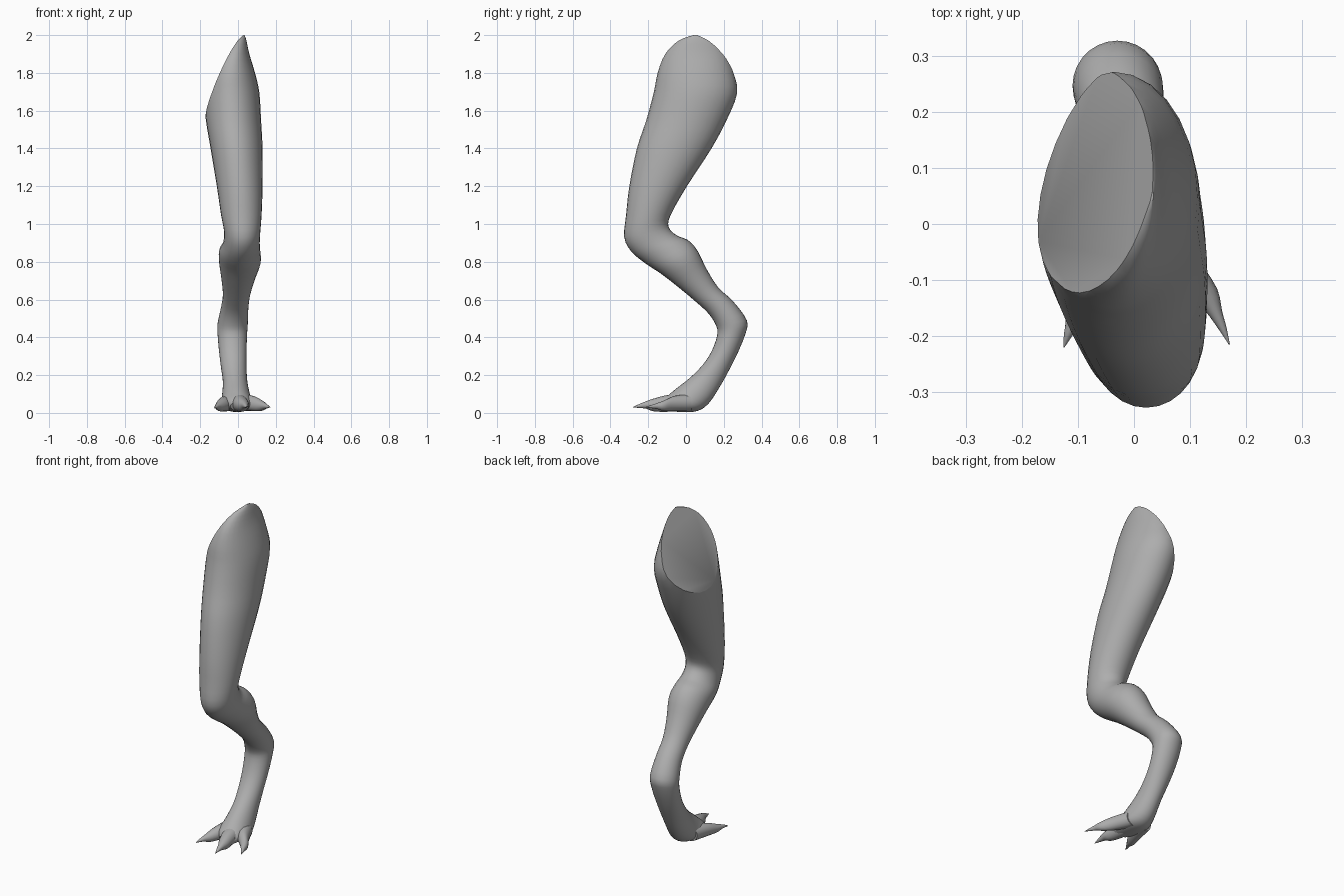
import bpy, bmesh, math
from mathutils import Vector

if "Cube" in bpy.data.objects:
    bpy.data.objects.remove(bpy.data.objects["Cube"])

skin = bpy.data.materials.new("grey skin")
skin.diffuse_color = (0.42, 0.42, 0.42, 1)
skin.use_nodes = True
skin.node_tree.nodes["Principled BSDF"].inputs["Base Color"].default_value = skin.diffuse_color


def smooth_rows(rows, steps):
    """Catmull-Rom interpolation between cross-section rows."""
    out = []
    for i in range(len(rows) - 1):
        p = [rows[max(i - 1, 0)], rows[i], rows[i + 1], rows[min(i + 2, len(rows) - 1)]]
        for s in range(steps):
            t = s / steps
            out.append([0.5 * (2 * b + (c - a) * t + (2 * a - 5 * b + 4 * c - d) * t * t
                               + (3 * b - a - 3 * c + d) * t ** 3) for a, b, c, d in zip(*p)])
    return out + [list(rows[-1])]


def loft(name, rows, sides=28, steps=3, cut=None):
    """Skin oval rings given as (front y, z, back y, z, min x, max x)."""
    bm = bmesh.new()
    rings = []
    for fy, fz, by, bz, x0, x1 in smooth_rows(rows, steps):
        ring = []
        for k in range(sides):
            a = 2 * math.pi * k / sides
            c, s = math.cos(a), math.sin(a)
            ring.append(bm.verts.new(((x0 + x1) / 2 + (x1 - x0) / 2 * s,
                                      (fy + by) / 2 + (fy - by) / 2 * c,
                                      (fz + bz) / 2 + (fz - bz) / 2 * c)))
        rings.append(ring)
    for r, q in zip(rings, rings[1:]):
        for k in range(sides):
            n = (k + 1) % sides
            bm.faces.new((r[k], r[n], q[n], q[k]))
    bm.faces.new(rings[0])
    bm.faces.new(rings[-1][::-1])
    if cut:  # slanted hip cut with a flat cap
        geom = bm.verts[:] + bm.edges[:] + bm.faces[:]
        res = bmesh.ops.bisect_plane(bm, geom=geom, plane_co=cut[0], plane_no=cut[1], clear_outer=True)
        edges = [e for e in res["geom_cut"] if isinstance(e, bmesh.types.BMEdge)]
        bmesh.ops.contextual_create(bm, geom=edges)
    bmesh.ops.recalc_face_normals(bm, faces=bm.faces[:])
    me = bpy.data.meshes.new(name)
    bm.to_mesh(me)
    bm.free()
    me.materials.append(skin)
    ob = bpy.data.objects.new(name, me)
    bpy.context.collection.objects.link(ob)
    bpy.ops.object.select_all(action='DESELECT')
    ob.select_set(True)
    bpy.context.view_layer.objects.active = ob
    bpy.ops.object.shade_smooth_by_angle(angle=math.radians(35))
    return ob


# Leg: thigh, knee, calf, hock and foot in one skin
leg = [
    (.04, 2.0, .06, 2.0, .025, .035),
    (-.04, 1.97, .15, 1.97, -.04, .045),
    (-.11, 1.9, .215, 1.9, -.1, .06),
    (-.15, 1.8, .255, 1.8, -.16, .09),
    (-.17, 1.7, .27, 1.69, -.18, .113),
    (-.21, 1.55, .215, 1.55, -.17, .122),
    (-.26, 1.4, .135, 1.4, -.145, .13),
    (-.3, 1.2, .005, 1.2, -.112, .13),
    (-.317, 1.05, -.08, 1.05, -.09, .125),
    (-.327, .93, -.092, .985, -.073, .118),
    (-.29, .855, -.05, .94, -.08, .115),
    (-.22, .795, .01, .915, -.1, .118),
    (-.13, .735, .06, .86, -.1, .12),
    (-.04, .665, .11, .76, -.088, .09),
    (.05, .59, .17, .665, -.08, .065),
    (.12, .525, .25, .59, -.09, .055),
    (.16, .46, .322, .49, -.108, .052),
    (.165, .41, .315, .42, -.108, .048),
    (.135, .325, .275, .32, -.1, .045),
    (.085, .25, .23, .23, -.09, .045),
    (.02, .185, .18, .14, -.08, .05),
    (-.05, .13, .12, .05, -.085, .065),
    (-.08, .105, .06, .01, -.09, .075),
    (-.11, .08, -.02, .005, -.08, .07),
    (-.13, .06, -.1, .01, -.04, .05),
]
loft("leg", leg, cut=(Vector((.03, .05, 1.998)), Vector((-.9, .2, .4)).normalized()))

# Toes with claws: x, y, z, radius along each toe
toes = {
    "middle_toe": [(0, .02, .06, .05), (.01, -.1, .05, .044), (.025, -.17, .042, .034),
                   (.035, -.21, .042, .02), (.04, -.245, .037, .011), (.045, -.28, .03, .001)],
    "outer_toe": [(.03, .03, .055, .045), (.075, -.06, .05, .04), (.12, -.115, .038, .028),
                  (.142, -.155, .036, .015), (.157, -.185, .033, .008), (.17, -.215, .03, .001)],
    "inner_toe": [(-.05, .03, .055, .045), (-.075, -.08, .045, .038), (-.095, -.14, .035, .026),
                  (-.108, -.175, .034, .014), (-.117, -.198, .031, .008), (-.125, -.22, .026, .001)],
}
for name, path in toes.items():
    loft(name, [(y, z + r, y, max(z - r, 0), x - r, x + r) for x, y, z, r in path], sides=16)
